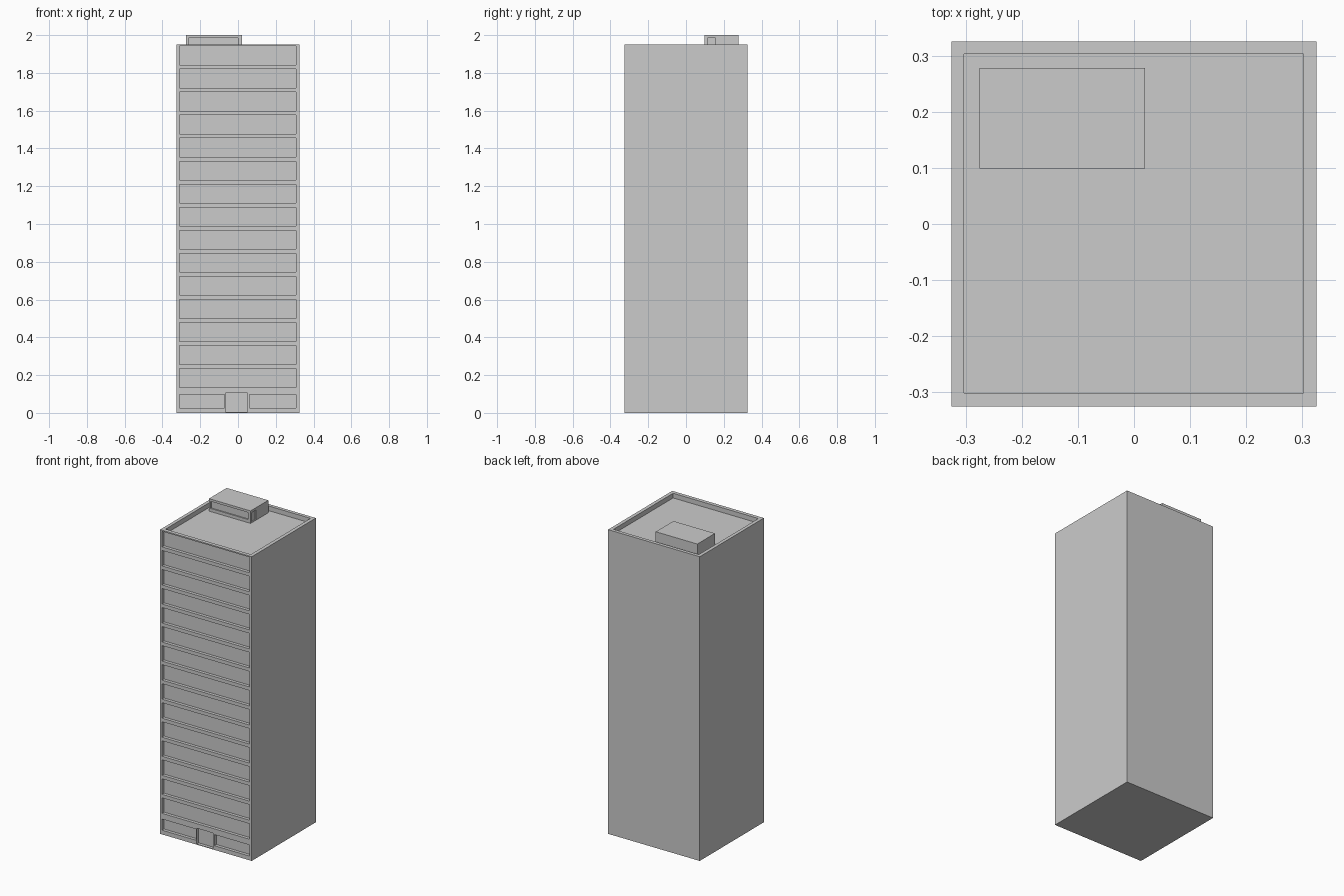
import bpy
import bmesh

if "Cube" in bpy.data.objects:
    bpy.data.objects.remove(bpy.data.objects["Cube"])


def add_box(bm, x0, x1, y0, y1, z0, z1):
    verts = bmesh.ops.create_cube(bm, size=1)["verts"]
    bmesh.ops.scale(bm, vec=(x1 - x0, y1 - y0, z1 - z0), verts=verts)
    bmesh.ops.translate(bm, vec=((x0 + x1) / 2, (y0 + y1) / 2, (z0 + z1) / 2), verts=verts)


def boxes(name, items):
    bm = bmesh.new()
    for item in items:
        add_box(bm, *item)
    mesh = bpy.data.meshes.new(name)
    bm.to_mesh(mesh)
    bm.free()
    obj = bpy.data.objects.new(name, mesh)
    bpy.context.collection.objects.link(obj)
    return obj


def carve(obj, items):
    """Cut all the recess boxes out of obj."""
    cutter = boxes(obj.name + "_cutter", items)
    cutter.hide_render = True
    mod = obj.modifiers.new("recesses", "BOOLEAN")
    mod.operation = "DIFFERENCE"
    mod.solver = "EXACT"
    mod.object = cutter
    bpy.context.view_layer.objects.active = obj
    bpy.ops.object.modifier_apply(modifier=mod.name)
    bpy.data.objects.remove(cutter)


HALF, TOP, ROOF = 0.325, 1.95, 1.92
DEPTH = 0.02
FRONT, BACK = -HALF - 0.05, -HALF + DEPTH

# Tower: fifteen window bands, ground windows, entrance and roof parapet
tower = boxes("tower", [(-HALF, HALF, -HALF, HALF, 0, TOP)])
recesses = [(-0.311, 0.308, FRONT, BACK, 0.135 + i * 0.122, 0.234 + i * 0.122)
            for i in range(15)]
recesses += [
    (-0.311, -0.072, FRONT, BACK, 0.027, 0.098),
    (0.06, 0.308, FRONT, BACK, 0.027, 0.098),
    (-0.065, 0.049, FRONT, BACK, 0.004, 0.105),
    (-0.303, 0.302, -0.301, 0.303, ROOF, TOP + 0.1),
]
carve(tower, recesses)

# Rooftop plant room with a front window and a side door
plant_room = boxes("plant_room", [(-0.275, 0.02, 0.099, 0.278, ROOF, 2.0)])
carve(plant_room, [
    (-0.263, 0.0, 0.05, 0.107, 1.94, 1.985),
    (0.012, 0.07, 0.113, 0.155, ROOF + 0.003, 1.985),
])
